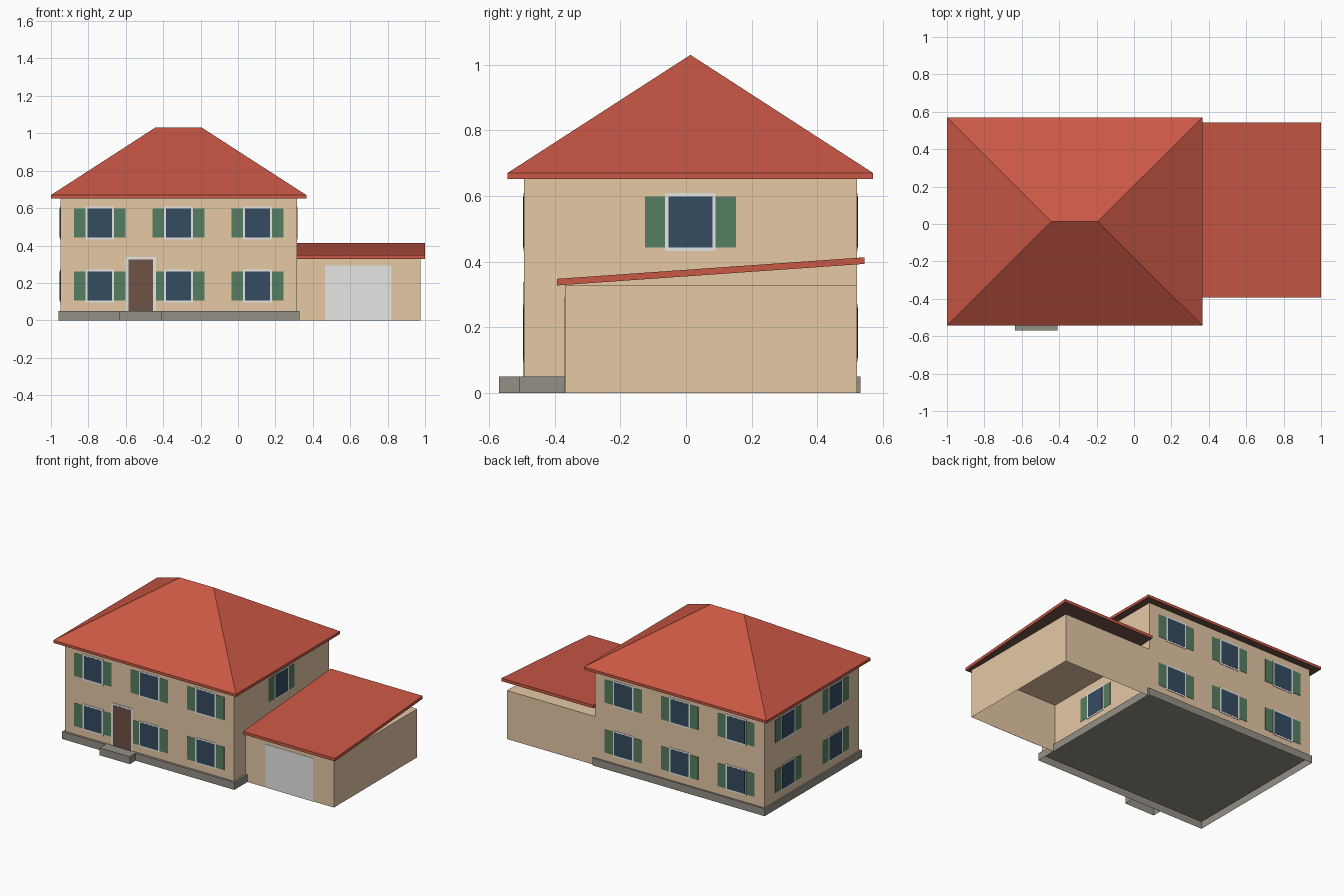
import bpy, bmesh, math
from mathutils import Matrix, Vector

if "Cube" in bpy.data.objects:
    bpy.data.objects.remove(bpy.data.objects["Cube"])


def material(name, r, g, b):
    def lin(c):
        c /= 255
        return c / 12.92 if c <= 0.04045 else ((c + 0.055) / 1.055) ** 2.4
    m = bpy.data.materials.new(name)
    m.diffuse_color = (lin(r), lin(g), lin(b), 1)
    m.use_nodes = True
    m.node_tree.nodes["Principled BSDF"].inputs["Base Color"].default_value = m.diffuse_color
    return m


WALL = material("beige_wall", 230, 200, 165)
ROOF = material("red_tile", 202, 88, 69)
STONE = material("grey_stone", 148, 144, 134)
WHITE = material("white_trim", 230, 230, 227)
GLASS = material("dark_glass", 53, 76, 97)
GREEN = material("green_shutter", 86, 126, 97)
BROWN = material("brown_wood", 110, 82, 69)

DOWN, BACK = Vector((0, 0, -1)), Vector((0, 1, 0))


def add_box(bm, x, y, z, index=0, drop=()):
    """Add a box from (min, max) ranges, leaving out faces along drop."""
    lo, hi = (Vector(p) for p in zip(x, y, z))
    mat = Matrix.Translation((lo + hi) / 2) @ Matrix.Diagonal((*(hi - lo), 1))
    verts = bmesh.ops.create_cube(bm, size=1, matrix=mat)["verts"]
    faces = list({f for v in verts for f in v.link_faces})
    for f in faces:
        f.normal_update()
        f.material_index = index
    gone = [f for f in faces if any(f.normal.dot(d) > 0.9 for d in drop)]
    bmesh.ops.delete(bm, geom=gone, context="FACES")


def make_mesh(bm, name, *mats):
    bm.normal_update()
    me = bpy.data.meshes.new(name)
    bm.to_mesh(me)
    bm.free()
    for m in mats:
        me.materials.append(m)
    return me


def place(me, name, loc=(0, 0, 0), angle=0):
    ob = bpy.data.objects.new(name, me)
    ob.location = loc
    ob.rotation_euler.z = math.radians(angle)
    bpy.context.collection.objects.link(ob)
    return ob


def box(name, mat, x, y, z, drop=()):
    bm = bmesh.new()
    add_box(bm, x, y, z, 0, drop)
    return place(make_mesh(bm, name, mat), name)


def paint_underside(bm):
    bm.normal_update()
    for f in bm.faces:
        if f.normal.z < -0.9:
            f.material_index = 1


X0, X1, Y0, Y1 = -0.95, 0.315, -0.493, 0.52   # house walls
YC = (Y0 + Y1) / 2

# Plinth, doorstep and main walls, all open below
box("plinth", STONE, (-0.96, 0.328), (-0.508, 0.532), (0, 0.05), [DOWN])
box("doorstep", STONE, (-0.635, -0.41), (-0.57, -0.508), (0, 0.05), [DOWN])
box("house_walls", WALL, (X0, X1), (Y0, Y1), (0.05, 0.653), [DOWN])

# Hipped roof: eaves slab whose top is raised to a ridge
bm = bmesh.new()
add_box(bm, (-1, 0.365), (-0.544, 0.57), (0.652, 0.67))
bm.normal_update()
top = max(bm.faces, key=lambda f: f.normal.z)
corners = list(top.verts)
bm.faces.remove(top)
ridge = {s: bm.verts.new((x, YC, 1.03)) for s, x in ((-1, -0.443), (1, -0.193))}
for a, b in zip(corners, corners[1:] + corners[:1]):
    ra, rb = (ridge[1 if v.co.x > -0.3 else -1] for v in (a, b))
    bm.faces.new([a, b, rb] if ra == rb else [a, b, rb, ra])
bmesh.ops.recalc_face_normals(bm, faces=bm.faces)
paint_underside(bm)
place(make_mesh(bm, "main_roof", ROOF, BROWN), "main_roof")

# Garage shell, open below and towards the house, with its door
box("garage_walls", WALL, (X1, 0.975), (-0.368, Y1), (0, 0.328),
    [DOWN, Vector((-1, 0, 0))])
box("garage_door", WHITE, (0.465, 0.82), (-0.370, -0.368), (0, 0.292), [BACK])

# Garage lean-to roof: a slab sheared upwards to the back
bm = bmesh.new()
add_box(bm, (X1 - 0.003, 1), (-0.393, 0.544), (0.328, 0.348))
for v in bm.verts:
    v.co.z += (v.co.y + 0.393) * 0.07
paint_underside(bm)
place(make_mesh(bm, "garage_roof", ROOF, BROWN), "garage_roof")

# Shuttered window of thin plates, outward is local -y
bm = bmesh.new()
W, H, T = 0.077, 0.088, 0.0105
for s in (-1, 1):
    add_box(bm, sorted((s * W, s * 0.139)), (-0.002, 0), (-0.078, 0.078), 2, [BACK])
add_box(bm, (-W, W), (-0.0025, 0), (-H, H), 0, [BACK])
add_box(bm, (-W + T, W - T), (-0.0035, -0.0025), (-H + T, H - T), 1, [BACK])
window = make_mesh(bm, "window", WHITE, GLASS, GREEN)

third, quarter = (X1 - X0) / 3, (Y1 - Y0) / 4
columns = [X0 + third * (i + 0.5) for i in range(3)]
walls = {
    "front": [((x, Y0), 0) for x in columns],
    "back": [((x, Y1), 180) for x in columns],
    "left": [((X0, YC + s * quarter), -90) for s in (-1, 1)],
    "right": [((X1, YC), 90)],
}
for side, spots in walls.items():
    for i, (xy, angle) in enumerate(spots):
        for floor, z in (("lower", 0.183), ("upper", 0.521)):
            place(window, f"{side}_{floor}_window_{i + 1}", (*xy, z), angle)

# Front door on its white surround
box("door_surround", WHITE, (-0.601, -0.439), (Y0 - 0.003, Y0), (0.05, 0.338), [BACK])
box("front_door", BROWN, (-0.586, -0.454), (Y0 - 0.004, Y0 - 0.003), (0.05, 0.325), [BACK])
